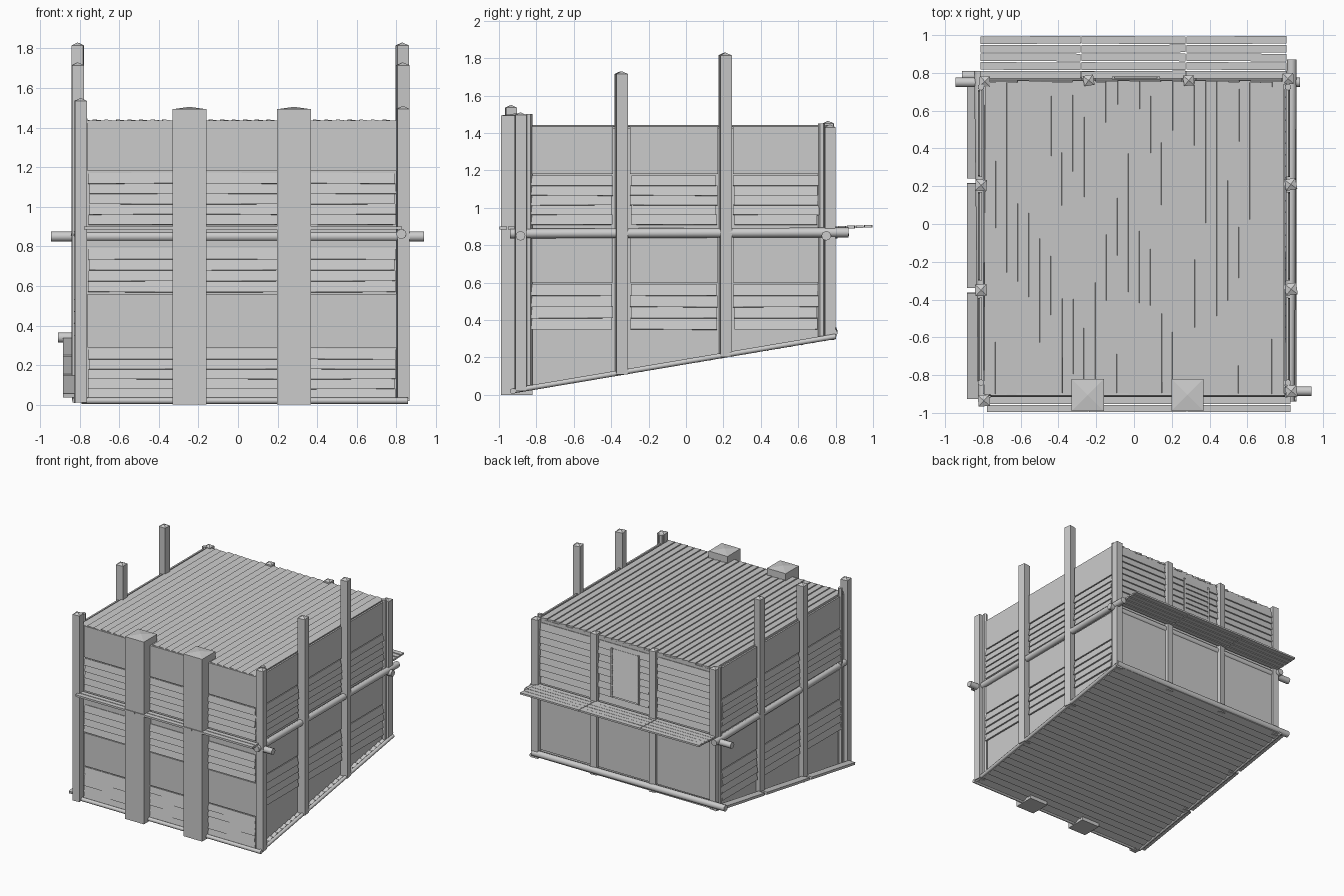
import bpy, bmesh, random
from math import radians, pi
from mathutils import Matrix, Vector

if "Cube" in bpy.data.objects:
    bpy.data.objects.remove(bpy.data.objects["Cube"])

random.seed(4)
XL, XR, YF, YB, TOP = -0.81, 0.81, -0.90, 0.755, 1.435


def floor_z(y):
    return 0.025 + (y + 0.92) * 0.167


def finish(name, bm, smooth=False):
    bmesh.ops.recalc_face_normals(bm, faces=bm.faces)
    me = bpy.data.meshes.new(name)
    bm.to_mesh(me)
    bm.free()
    ob = bpy.data.objects.new(name, me)
    bpy.context.collection.objects.link(ob)
    if smooth:
        bpy.context.view_layer.objects.active = ob
        ob.select_set(True)
        bpy.ops.object.shade_smooth_by_angle(angle=radians(50))
        ob.select_set(False)
    return ob


def box(bm, mat, size):
    bmesh.ops.create_cube(bm, size=1, matrix=mat @ Matrix.Diagonal((*size, 1)))


def log(bm, a, b, r, sides=8):
    a, b = Vector(a), Vector(b)
    d = b - a
    m = Matrix.Translation((a + b) / 2) @ d.to_track_quat('Z', 'X').to_matrix().to_4x4()
    bmesh.ops.create_cone(bm, cap_ends=True, segments=sides, radius1=r, radius2=r,
                          depth=d.length, matrix=m)


# Square post with a low pyramid cap
def post(name, x, y, z0, z1, w, turn=0.0, cap=0.015):
    bm = bmesh.new()
    rot = Matrix.Translation((x, y, 0)) @ Matrix.Rotation(turn, 4, 'Z')
    h = w / 2
    corners = [(-h, -h), (h, -h), (h, h), (-h, h)]
    low = [bm.verts.new(rot @ Vector((*c, z0))) for c in corners]
    high = [bm.verts.new(rot @ Vector((*c, z1 - cap))) for c in corners]
    tip = bm.verts.new((x, y, z1))
    bm.faces.new(low)
    for i in range(4):
        j = (i + 1) % 4
        bm.faces.new((low[i], low[j], high[j], high[i]))
        bm.faces.new((high[i], high[j], tip))
    finish(name, bm)


# Main shell with sloping underside
bm = bmesh.new()
prof = [(YF, floor_z(YF)), (YB, floor_z(YB)), (YB, TOP - 0.01), (YF, TOP - 0.01)]
f = bm.faces.new([bm.verts.new((XL + 0.01, y, z)) for y, z in prof])
ext = bmesh.ops.extrude_face_region(bm, geom=[f])
bmesh.ops.translate(bm, vec=(XR - XL - 0.02, 0, 0),
                    verts=[v for v in ext['geom'] if isinstance(v, bmesh.types.BMVert)])
finish("wall_shell", bm)

# Roof slats run front to back
bm = bmesh.new()
n = 27
for i in range(n):
    x = XL + 0.02 + (i + 0.5) * (XR - XL - 0.04) / n
    m = (Matrix.Translation((x, (YF + YB) / 2 + random.uniform(-.006, .006), TOP - 0.004))
         @ Matrix.Rotation(random.uniform(-.004, .004), 4, 'Z') @ Matrix.Rotation(0.13, 4, 'Y'))
    box(bm, m, (0.062, YB - YF, 0.014))
finish("roof_slats", bm)

# Floor slats run side to side down the slope
bm = bmesh.new()
n = 28
for i in range(n):
    y = YF - 0.01 + (i + 0.5) * (YB - YF + 0.05) / n
    m = Matrix.Translation((0.01, y, floor_z(y) - 0.004)) @ Matrix.Rotation(0.165 + 0.2, 4, 'X')
    box(bm, m, (XR - XL + 0.02, 0.062, 0.014))
finish("floor_slats", bm)


# Clapboards: each wall frame maps (along, outward, up) to world
def clapboards(name, frame, bays, bands, pitch=0.055):
    bm = bmesh.new()
    for u0, u1 in bays:
        for z0, z1 in bands:
            rows = round((z1 - z0) / pitch)
            h = (z1 - z0) / rows
            for r in range(rows):
                m = (frame @ Matrix.Translation(((u0 + u1) / 2, 0.006, z0 + (r + .5) * h))
                     @ Matrix.Rotation(random.uniform(-.006, .006), 4, 'Y')
                     @ Matrix.Rotation(0.18, 4, 'X'))
                box(bm, m, (u1 - u0 - random.uniform(0, .02), 0.012, h * 1.05))
    finish(name, bm)


def panels(name, frame, bays, bands):
    bm = bmesh.new()
    for u0, u1 in bays:
        for z0, z1 in bands:
            box(bm, frame @ Matrix.Translation(((u0 + u1) / 2, 0.002, (z0 + z1) / 2)),
                (u1 - u0, 0.014, z1 - z0))
    finish(name, bm)


def wall(origin, along, outward):
    a, o = Vector(along), Vector(outward)
    m = Matrix((a, o, Vector((0, 0, 1)))).transposed().to_4x4()
    return Matrix.Translation(origin) @ m


front = wall((0, YF, 0), (1, 0, 0), (0, -1, 0))
back = wall((0, YB, 0), (1, 0, 0), (0, 1, 0))
right = wall((XR, 0, 0), (0, 1, 0), (1, 0, 0))
left = wall((XL, 0, 0), (0, 1, 0), (-1, 0, 0))

fb = [(-0.76, -0.32), (-0.17, 0.21), (0.36, 0.80)]
bb = [(-0.77, -0.27), (-0.21, 0.26), (0.32, 0.79)]
sb = [(-0.84, -0.39), (-0.30, 0.17), (0.25, 0.71)]
clapboards("front_boards", front, fb, [(0.03, 0.28), (0.57, 0.79), (0.91, 1.17)])
panels("front_panels", front, fb, [(0.29, 0.56), (1.18, TOP)])
clapboards("back_boards", back, bb, [(0.91, 1.40)])
panels("back_panels", back, bb, [(0.36, 0.84)])
for nm, fr in (("right", right), ("left", left)):
    clapboards(nm + "_boards", fr, sb, [(0.35, 0.59), (0.91, 1.17)])
    panels(nm + "_panels", fr, sb, [(0.60, 0.84), (1.18, TOP)])

# Shutter in the back wall
bm = bmesh.new()
for k in range(9):
    box(bm, back @ Matrix.Translation((0.01, 0.016, 1.00 + k * 0.043))
        @ Matrix.Rotation(0.2, 4, 'X'), (0.23, 0.01, 0.044))
for s in (-1, 1):
    box(bm, back @ Matrix.Translation((0.01 + s * 0.12, 0.016, 1.17)), (0.014, 0.018, 0.40))
finish("back_shutter", bm)

# Large front pillars
for i, x in enumerate((-0.245, 0.283)):
    post(f"front_pillar_{i}", x, -0.905, 0.0, 1.505, 0.17, 0, 0.012)

# Corner, side and back posts: x, y, top, width
posts = [(-0.795, -0.935, 1.55, .06), (0.833, -0.885, 1.51, .06),
         (-0.81, -0.35, 1.73, .062), (0.832, -0.345, 1.73, .062),
         (-0.81, 0.205, 1.83, .06), (0.83, 0.21, 1.83, .06),
         (-0.79, 0.755, 1.46, .055), (0.815, 0.77, 1.445, .058),
         (-0.24, 0.76, 1.465, .055), (0.29, 0.76, 1.465, .055)]
for i, (x, y, top, w) in enumerate(posts):
    post(f"wall_post_{i}", x, y, max(floor_z(y) - 0.012, 0.0), top, w, random.uniform(-.2, .2))

# Slim trim poles beside the corners
bm = bmesh.new()
for x in (XL, XR + 0.005):
    log(bm, (x, 0.725, 0.31), (x, 0.725, 1.45), 0.018, 6)
    log(bm, (x, -0.84, 0.04), (x, -0.84, 1.50), 0.018, 6)
finish("corner_trim", bm, True)

# Middle ring of crossing logs
bm = bmesh.new()
log(bm, (-0.80, -0.885, 0.85), (0.94, -0.885, 0.85), 0.026)
log(bm, (-0.945, 0.75, 0.85), (0.88, 0.75, 0.85), 0.026)
log(bm, (-0.80, -0.935, 0.862), (-0.82, 0.81, 0.862), 0.026)
log(bm, (0.825, -0.94, 0.862), (0.835, 0.87, 0.868), 0.026)
finish("middle_logs", bm, True)

# Bottom edge logs, flat and sloping
bm = bmesh.new()
log(bm, (-0.91, 0.785, 0.34), (0.84, 0.785, 0.33), 0.026)
log(bm, (-0.79, -0.925, 0.02), (0.86, -0.925, 0.02), 0.016)
for x in (-0.825, 0.845):
    log(bm, (x, -0.92, 0.022), (x, 0.80, floor_z(0.80)), 0.014)
finish("bottom_logs", bm, True)

# Narrow ledge along the left sloping edge, one piece per bay
bm = bmesh.new()
for y0, y1 in ((-0.93, -0.36), (-0.34, 0.22), (0.24, 0.80)):
    yc = (y0 + y1) / 2
    m = Matrix.Translation((-0.855, yc, floor_z(yc) + 0.022)) @ Matrix.Rotation(0.165, 4, 'X')
    box(bm, m, (0.06, y1 - y0, 0.02))
finish("left_edge_ledge", bm)

# Slatted walkway at the back and slim one at the front
bm = bmesh.new()
for x0, x1 in ((-0.815, -0.28), (-0.28, 0.275), (0.275, 0.81)):
    for k in range(5):
        m = (Matrix.Translation(((x0 + x1) / 2, 0.79 + k * 0.046, 0.893 + k * 0.002))
             @ Matrix.Rotation(random.uniform(-.008, .008), 4, 'Z'))
        box(bm, m, (x1 - x0 - 0.004, 0.040, 0.014))
finish("back_walkway", bm)
bm = bmesh.new()
for x0, x1 in ((-0.78, -0.24), (-0.24, 0.28), (0.28, 0.83)):
    for k in range(2):
        box(bm, Matrix.Translation(((x0 + x1) / 2, -0.977 + k * 0.043, 0.892)),
            (x1 - x0 - 0.004, 0.038, 0.016))
finish("front_walkway", bm)
